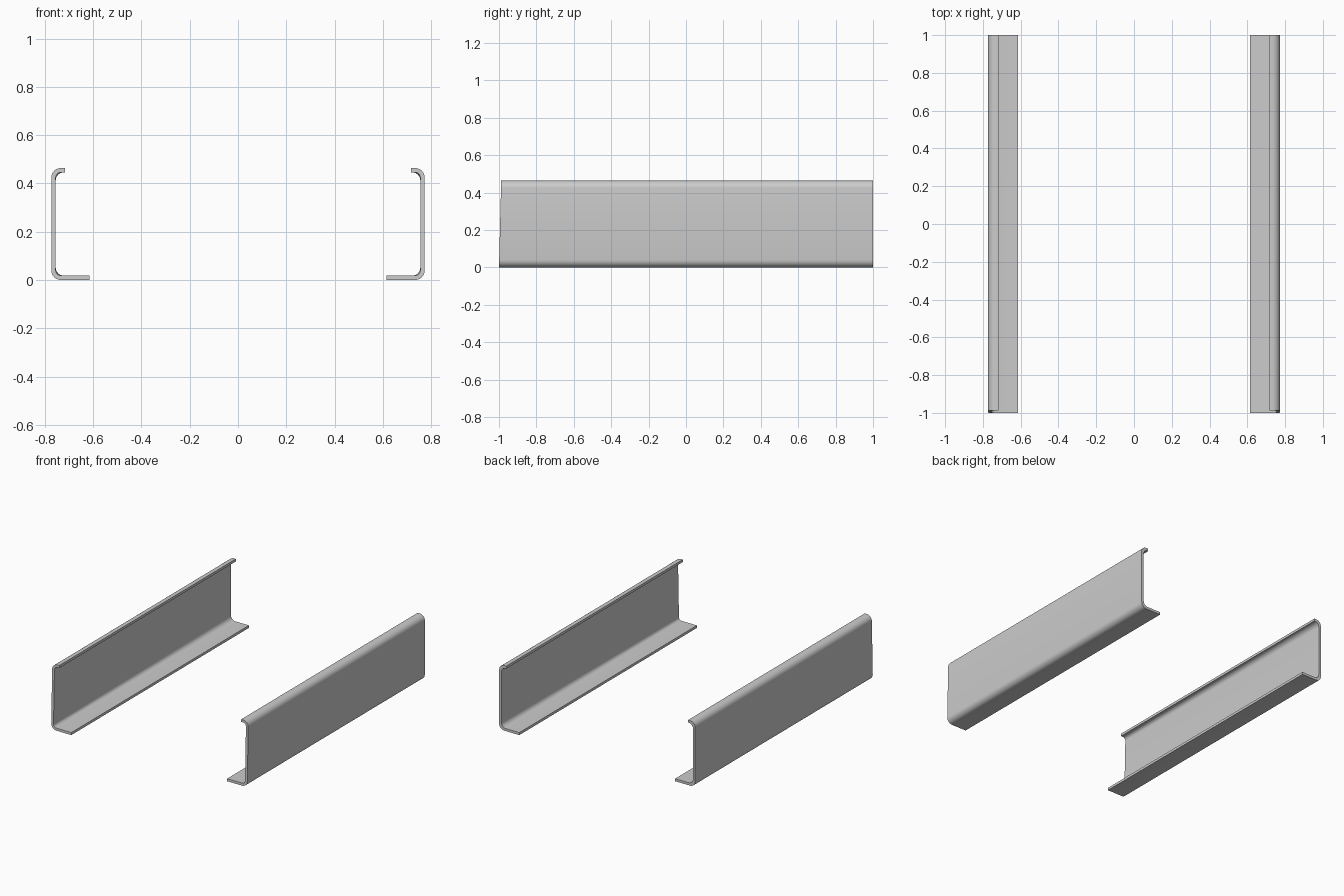
import bpy, bmesh
from math import cos, sin, radians

if "Cube" in bpy.data.objects:
    bpy.data.objects.remove(bpy.data.objects["Cube"])

OUT, H, T = 0.773, 0.464, 0.018      # outer x, height, sheet thickness
FLANGE, LIP = 0.614, 0.717           # inner x of bottom flange and top lip
R = 0.04                             # outer bend radius
SEG = 6


def skin(inset, r):
    """Half of the C profile (x, z): flange, bend, web, bend, lip."""
    x, z0, z1 = OUT - inset, inset, H - inset
    pts = [(FLANGE, z0)]
    for cz, start in ((z0 + r, -90), (z1 - r, 0)):
        for i in range(SEG + 1):
            a = radians(start + 90 * i / SEG)
            pts.append((x - r + r * cos(a), cz + r * sin(a)))
    pts.append((LIP, z1))
    return pts


def rail(name, side):
    bm = bmesh.new()

    def row(pts, back):
        # front end leans back slightly toward the top
        return [bm.verts.new((side * x, 1.0 if back else -1 + 0.012 * z / H, z))
                for x, z in pts]

    # inner bends open out slightly toward the back end
    of, ob = row(skin(0, R), False), row(skin(0, R), True)
    nf, nb = row(skin(T, 0.022), False), row(skin(T, 0.034), True)
    loop = [of, ob, nb, nf]
    for k in range(4):
        a, b = loop[k], loop[(k + 1) % 4]
        for i in range(len(a) - 1):
            bm.faces.new((a[i], a[i + 1], b[i + 1], b[i]))
    # flange and lip edges
    for i in (0, -1):
        bm.faces.new([ring[i] for ring in loop])
    bmesh.ops.recalc_face_normals(bm, faces=bm.faces)
    me = bpy.data.meshes.new(name)
    bm.to_mesh(me)
    bm.free()
    ob = bpy.data.objects.new(name, me)
    bpy.context.collection.objects.link(ob)
    bpy.ops.object.select_all(action='DESELECT')
    ob.select_set(True)
    bpy.context.view_layer.objects.active = ob
    bpy.ops.object.shade_smooth_by_angle(angle=radians(30))


# mirrored pair of side rails
rail("right_rail", 1)
rail("left_rail", -1)
